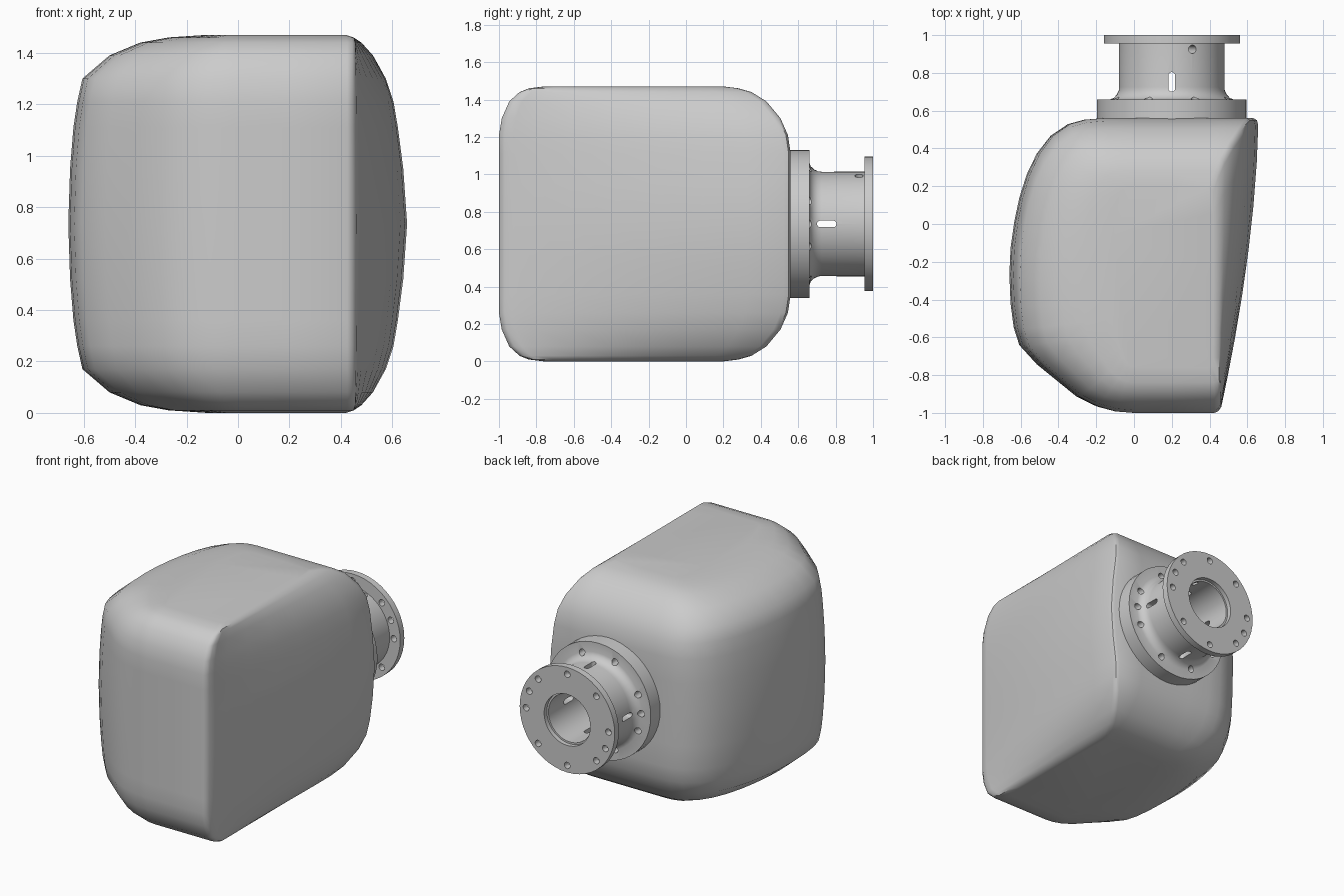
import bpy, bmesh, math
from mathutils import Matrix, Vector

if "Cube" in bpy.data.objects:
    bpy.data.objects.remove(bpy.data.objects["Cube"])

H = 1.47
CX, CZ = 0.2, 0.735      # neck axis (runs along y)


def finish(name, bm, angle=35):
    bmesh.ops.recalc_face_normals(bm, faces=bm.faces)
    me = bpy.data.meshes.new(name)
    bm.to_mesh(me)
    bm.free()
    ob = bpy.data.objects.new(name, me)
    bpy.context.collection.objects.link(ob)
    if angle:
        smooth(ob, angle)
    return ob


def smooth(ob, angle):
    bpy.ops.object.select_all(action='DESELECT')
    ob.select_set(True)
    bpy.context.view_layer.objects.active = ob
    bpy.ops.object.shade_smooth_by_angle(angle=math.radians(angle))


# --- Body: horizontal slices, (height, left x, right x, front y, back y), mirrored about mid height
slices = [(0, -.12, .42, -.76, .20), (.01, -.27, .45, -.84, .28), (.03, -.38, .48, -.89, .35),
          (.08, -.50, .525, -.945, .43), (.17, -.605, .575, -.985, .505), (.26, -.625, .605, -1, .545),
          (.36, -.64, .622, -1, .56), (.52, -.653, .643, -1, .56), (.735, -.66, .658, -1, .56)]
slices += [(H - z, *rest) for z, *rest in slices[-2::-1]]
# Left half of the plan: (fraction of left width, fraction of depth), front to back
left = [(0, 0), (.15, .005), (.3, .022), (.46, .055), (.62, .11), (.78, .165), (.92, .23), (.965, .29),
        (.99, .37), (1, .47), (.99, .56), (.96, .65), (.92, .73), (.86, .81), (.78, .88),
        (.67, .94), (.53, .98), (.4, .995), (.25, 1), (0, 1)]

bm = bmesh.new()
rings = []
for z, xl, xr, yf, yb in slices:
    xf = min(xr, .455)

    def depth(t):
        return yf + (yb - yf) * t

    pts = [(l * xl, depth(t)) for l, t in left]
    pts += [(.2, yb), (.4, yb), (xr - .025, yb), (xr - .007, depth(.993))]
    for t in (.975, .85, .7, .55, .4, .25, .12, .05, .02):
        pts.append((xf + (xr - xf) * (1 - (1 - t) ** 1.7), depth(t)))
    pts += [(xf - .01, depth(.005)), (xf - .03, yf), (.2, yf)]
    rings.append([bm.verts.new((x, y, z)) for x, y in pts])
n = len(rings[0])
for a, b in zip(rings, rings[1:]):
    for i in range(n):
        j = (i + 1) % n
        bm.faces.new((a[i], a[j], b[j], b[i]))
bm.faces.new(rings[0])
bm.faces.new(rings[-1])
finish("tank_body", bm, 40)

# --- Flanged neck: lathe profile (radius, y)
profile = [(0, .54), (.395, .54), (.395, .66), (.328, .66), (.308, .667), (.291, .685), (.282, .705),
           (.28, .725), (.28, .955), (.36, .955), (.36, 1), (.175, 1), (.175, .97), (.163, .97),
           (.163, .57), (0, .57)]
bm = bmesh.new()
vs = [bm.verts.new((CX + r, y, CZ)) for r, y in profile]
es = [bm.edges.new(p) for p in zip(vs, vs[1:])]
bmesh.ops.spin(bm, geom=vs + es, cent=(CX, 0, CZ), axis=(0, 1, 0), angle=math.tau, steps=48, use_duplicate=False)
bmesh.ops.remove_doubles(bm, verts=bm.verts, dist=1e-4)
neck = finish("flanged_neck", bm, 0)

# --- Cutters for bolt holes, slots and the side port
cut = bmesh.new()


def drill(start, end, r, stretch=0):
    """Round cutter from start to end; stretch lengthens it along y into a slot."""
    start, end = Vector(start), Vector(end)
    d = end - start
    side = Vector((0, 1, 0)) if abs(d.normalized().y) < .5 else Vector((1, 0, 0))
    up = d.normalized().cross(side)
    loops = [[], []]
    for k in range(16):
        a = math.tau * (k + .5) / 16
        off = side * (r * math.cos(a) + math.copysign(stretch, math.cos(a))) + up * r * math.sin(a)
        for loop, p in zip(loops, (start, end)):
            loop.append(cut.verts.new(p + off))
    for k in range(16):
        m = (k + 1) % 16
        cut.faces.new((loops[0][k], loops[0][m], loops[1][m], loops[1][k]))
    cut.faces.new(loops[0][::-1])
    cut.faces.new(loops[1])


def polar(r, deg, y):
    a = math.radians(deg)
    return (CX + r * math.cos(a), y, CZ + r * math.sin(a))


for deg in [45 * k for k in range(8)] + [22.5, 202.5]:
    drill(polar(.312, deg, .93), polar(.312, deg, 1.05), .022)
for deg in [45 * k + 22.5 for k in range(8)] + [0, 180]:
    drill(polar(.325, deg, .59), polar(.325, deg, .74), .022)
for deg in (0, 90, 180, 270):
    drill(polar(.1, deg, .752), polar(.35, deg, .752), .018, .034)
drill(polar(.1, 67, .925), polar(.33, 67, .925), .022)
cutter = finish("hole_cutter", cut, 0)
cutter.hide_render = True

mod = neck.modifiers.new("holes", 'BOOLEAN')
mod.operation = 'DIFFERENCE'
mod.solver = 'EXACT'
mod.object = cutter
bpy.ops.object.select_all(action='DESELECT')
neck.select_set(True)
bpy.context.view_layer.objects.active = neck
bpy.ops.object.modifier_apply(modifier=mod.name)
bpy.data.objects.remove(cutter)
smooth(neck, 30)
